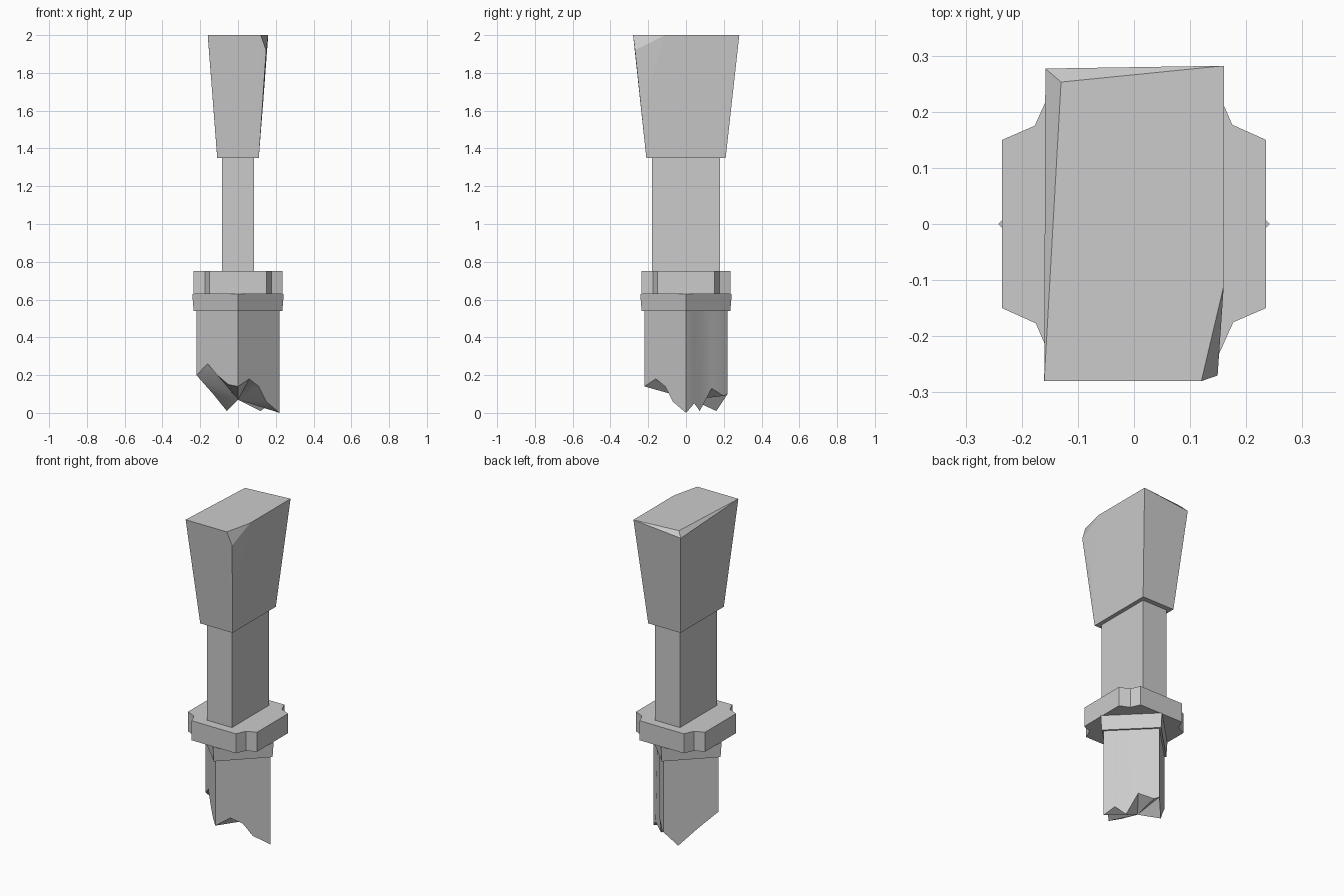
import bpy, bmesh

if "Cube" in bpy.data.objects:
    bpy.data.objects.remove(bpy.data.objects["Cube"])


def finish(name, bm):
    bmesh.ops.recalc_face_normals(bm, faces=bm.faces[:])
    me = bpy.data.meshes.new(name)
    bm.to_mesh(me)
    bm.free()
    ob = bpy.data.objects.new(name, me)
    bpy.context.collection.objects.link(ob)
    return ob


def loft(name, low, high, tip=None):
    """Walls between two rings; the lower end is flat or fans to a tip."""
    bm = bmesh.new()
    a = [bm.verts.new(p) for p in low]
    b = [bm.verts.new(p) for p in high]
    n = len(a)
    bm.faces.new(b)
    center = bm.verts.new(tip) if tip else None
    if not tip:
        bm.faces.new(a[::-1])
    for i in range(n):
        j = (i + 1) % n
        bm.faces.new((a[i], a[j], b[j], b[i]))
        if center:
            bm.faces.new((a[j], a[i], center))
    return finish(name, bm)


def at(ring, z):
    return [(x, y, z) for x, y in ring]


def rect(x, y):
    return [(-x, -y), (x, -y), (x, y), (-x, y)]


def diamond(s, r):
    """Point on a diamond outline; s runs 0..4 from the left corner via the front."""
    c = [(-r, 0), (0, -r), (r, 0), (0, r)]
    i, t = int(s) % 4, s % 1
    p, q = c[i], c[(i + 1) % 4]
    return (p[0] + (q[0] - p[0]) * t, p[1] + (q[1] - p[1]) * t)


# Flared head with two chipped corners
head_pts = at(rect(0.11, 0.21), 1.35) + [
    (-0.16, -0.28, 2), (0.16, 0.282, 2),
    (-0.13, 0.253, 2), (-0.158, 0.277, 1.97),                 # back left chip
    (0.12, -0.28, 2), (0.16, -0.11, 2),
    (0.149, -0.27, 1.92), (0.1345, -0.21, 1.66)]              # front right chip
bm = bmesh.new()
for p in head_pts:
    bm.verts.new(p)
bmesh.ops.convex_hull(bm, input=bm.verts[:])
bmesh.ops.dissolve_limit(bm, angle_limit=0.03, verts=bm.verts[:], edges=bm.edges[:])
finish("flared_head", bm)

# Rectangular neck
neck = rect(0.085, 0.18)
loft("neck", at(neck, 0.75), at(neck, 1.35))

# Collar with notched corners
corner = [(0.235, 0.15), (0.175, 0.177), (0.15, 0.235)]
collar = []
for k in range(4):
    collar += corner
    corner = [(-y, x) for x, y in corner]
loft("notched_collar", at(collar, 0.63), at(collar, 0.75))

# Diamond band below the collar
loft("diamond_band",
     at([diamond(s, 0.235) for s in range(4)], 0.54),
     at([diamond(s, 0.242) for s in range(4)], 0.63))

# Broken diamond shaft: (outline position, bottom height, inset scale)
broken = [(0, .20, 1), (.27, .26, 1), (.5, .20, 1), (.77, .15, 1),
          (1, .14, 1), (1.27, .18, 1), (1.5, .14, 1), (1.68, .06, 1),
          (2, 0, 1), (2.2, .05, 1), (2.38, .01, .87), (2.62, .13, 1),
          (2.9, .09, 1), (3, .10, 1), (3.27, .01, 1), (3.6, .10, 1)]
low = [(*diamond(s, 0.22 * k), z) for s, z, k in broken]
high = at([diamond(s, 0.22) for s, z, k in broken], 0.54)
shaft = loft("broken_shaft", low, high, tip=(0, 0.03, 0.07))
bpy.context.view_layer.objects.active = shaft
shaft.select_set(True)
bpy.ops.object.shade_smooth_by_angle(angle=0.5)
